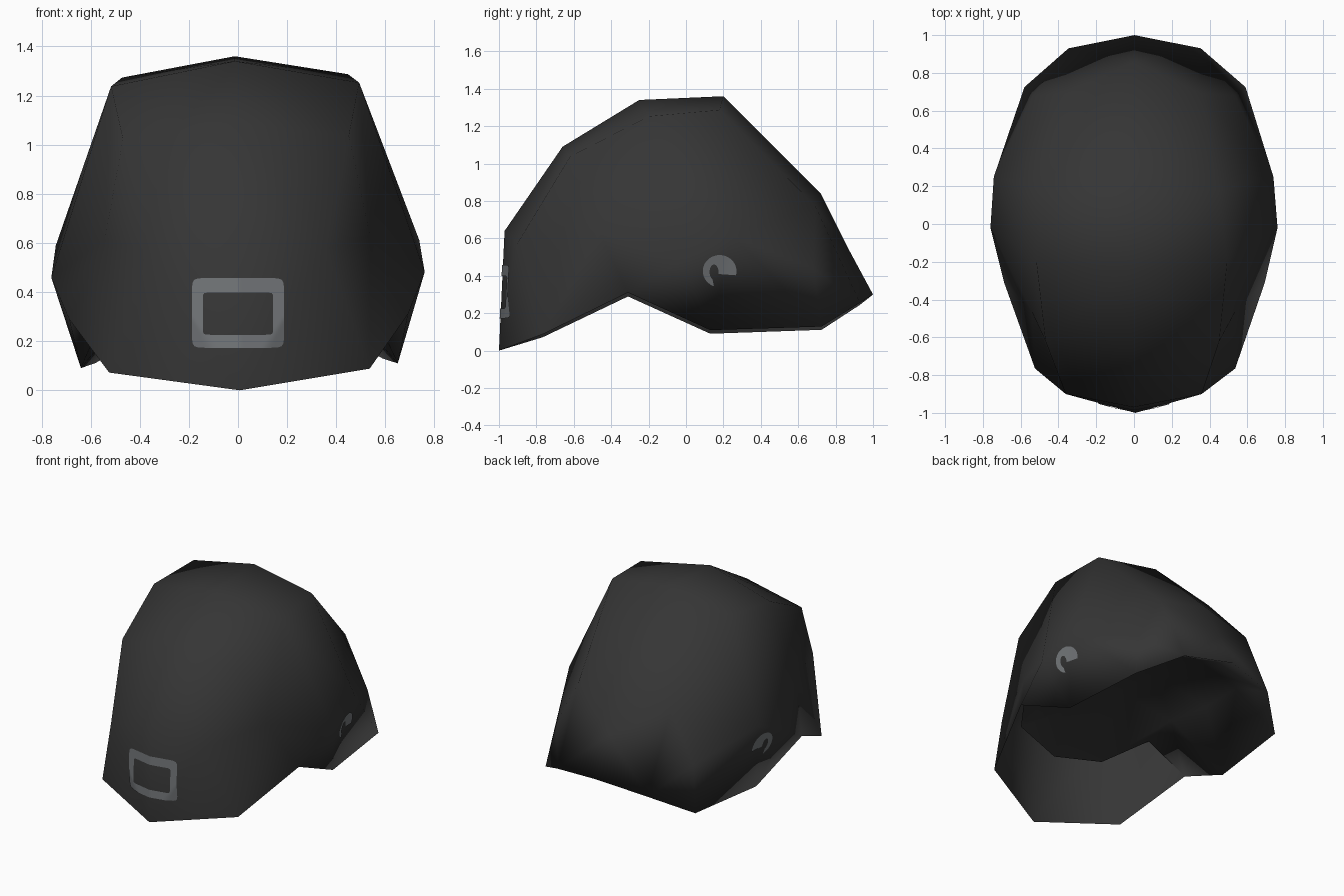
import bpy, bmesh, math
from mathutils import Vector
from mathutils.bvhtree import BVHTree

if "Cube" in bpy.data.objects:
    bpy.data.objects.remove(bpy.data.objects["Cube"])


def material(name, rgb):
    m = bpy.data.materials.new(name)
    m.diffuse_color = (*rgb, 1)
    m.use_nodes = True
    m.node_tree.nodes["Principled BSDF"].inputs["Base Color"].default_value = m.diffuse_color
    return m


DARK = material("charcoal", (0.036, 0.036, 0.036))
GREY = material("worn grey", (0.17, 0.18, 0.19))


def make_object(name, bm, mat):
    me = bpy.data.meshes.new(name)
    bm.to_mesh(me)
    ob = bpy.data.objects.new(name, me)
    bpy.context.collection.objects.link(ob)
    me.materials.append(mat)
    me.shade_smooth()
    return ob


# shell: control points of one half
# m = centre line, s = shoulder, w = side, r = rim; i, k, n = hollow underside
P = {
    "m0": (0, -1.0, 0), "m1": (0, -.97, .64), "m2": (0, -.66, 1.09), "m3": (0, -.25, 1.34),
    "m4": (0, .2, 1.36), "m5": (0, .72, .84), "m6": (0, .86, .56), "m7": (0, 1.0, .3),
    "s1": (.36, -.9, .57), "s2": (.46, -.62, 1.03), "s3": (.505, -.2, 1.245),
    "s4": (.46, .18, 1.28), "s5": (.36, .69, .77),
    "w2": (.54, -.46, .62), "w3": (.76, -.02, .47), "w4": (.74, .25, .6), "w5": (.535, .68, .43),
    "r0": (.53, -.765, .08), "r3": (.69, -.31, .3), "r4": (.645, .13, .1),
    "r5": (.585, .725, .12), "r6": (.35, .93, .25),
    "i0": (0, -.80, .40), "i1": (.34, -.73, .46), "i2": (.52, -.47, .57),
    "k3": (.44, -.15, .55), "k4": (.44, .2, .5), "k5": (.36, .6, .43),
    "n3": (0, -.15, .6), "n4": (0, .2, .58), "n5": (0, .65, .48),
}
OUTSIDE = ["m0 r0 s1 m1", "m1 s1 s2 m2", "m2 s2 s3 m3", "m3 s3 s4 m4", "m4 s4 s5 m5",
           "m5 s5 r6 m6", "m6 r6 m7", "s1 r0 r3 w2", "s1 w2 s2", "s2 w2 w3 s3", "w2 r3 w3",
           "s3 w3 w4 s4", "w3 r3 r4 w4", "s4 w4 w5 s5", "w4 r4 r5", "w4 r5 w5",
           "s5 w5 r6", "w5 r5 r6"]
UNDERSIDE = ["r3 i2 k3", "i2 i1 k3", "i1 i0 n3 k3", "r4 r3 k3 k4", "k4 k3 n3 n4",
             "r5 r4 k4 k5", "k5 k4 n4 n5", "r6 r5 k5", "m7 r6 k5 n5"]
ROLL = 0.015   # the whole shell leans very slightly sideways

bm = bmesh.new()
verts = {}
for side in (1, -1):
    for k, (x, y, z) in P.items():
        if x == 0 and side < 0:
            verts[k, -1] = verts[k, 1]
        else:
            x *= side
            verts[k, side] = bm.verts.new((x - ROLL * z + .007, y, z + ROLL * x))
for side in (1, -1):
    for f in OUTSIDE + UNDERSIDE:
        loop = [verts[k, side] for k in f.split()]
        bm.faces.new(loop if side > 0 else loop[::-1])
bmesh.ops.triangulate(bm, faces=[f for f in bm.faces if len(f.verts) == 4])
bmesh.ops.recalc_face_normals(bm, faces=bm.faces)
bm.normal_update()
tree = BVHTree.FromBMesh(bm)
make_object("helmet_shell", bm, DARK)


# flat marks: a strip between two outlines, projected on to the shell
def mark(name, outer, inner, place, direction, closed, steps=6):
    b = bmesh.new()
    d = Vector(direction)
    rows = []
    for o, i in zip(outer, inner):
        row = []
        for t in range(steps + 1):
            f = t / steps
            start = Vector(place(o[0] + (i[0] - o[0]) * f, o[1] + (i[1] - o[1]) * f))
            hit = tree.ray_cast(start, d)[0]
            row.append(b.verts.new(hit - d * .005))
        rows.append(row)
    n = len(rows)
    for j in range(n if closed else n - 1):
        p, q = rows[j], rows[(j + 1) % n]
        for t in range(steps):
            b.faces.new((p[t], q[t], q[t + 1], p[t + 1]))
    b.normal_update()
    if sum((f.normal.dot(d) for f in b.faces)) > 0:
        bmesh.ops.reverse_faces(b, faces=b.faces)
    make_object(name, b, GREY)


def rounded_box(cx, cz, hw, hh, power, count=96):
    pts = []
    for j in range(count):
        a = 2 * math.pi * j / count
        c, s = math.cos(a), math.sin(a)
        r = (abs(c) ** power + abs(s) ** power) ** (-1 / power)
        pts.append((cx + hw * r * c, cz + hh * r * s))
    return pts


# front frame
mark("front_frame", rounded_box(0, .315, .187, .142, 14), rounded_box(0, .312, .143, .086, 20),
     lambda u, v: (u, -2, v), (0, 1, 0), True)

# crescent marks on both sides
arc = [math.radians(-15 + 265 * j / 40) for j in range(41)]
outer = [(.18 + .09 * math.cos(a), .425 + .086 * math.sin(a)) for a in arc]
inner = [(.15 + .024 * math.cos(a), .42 + .04 * math.sin(a)) for a in arc]
for side, label in ((1, "right"), (-1, "left")):
    mark(label + "_side_mark", outer, inner,
         lambda u, v, s=side: (2 * s, u, v), (-side, 0, 0), False)
